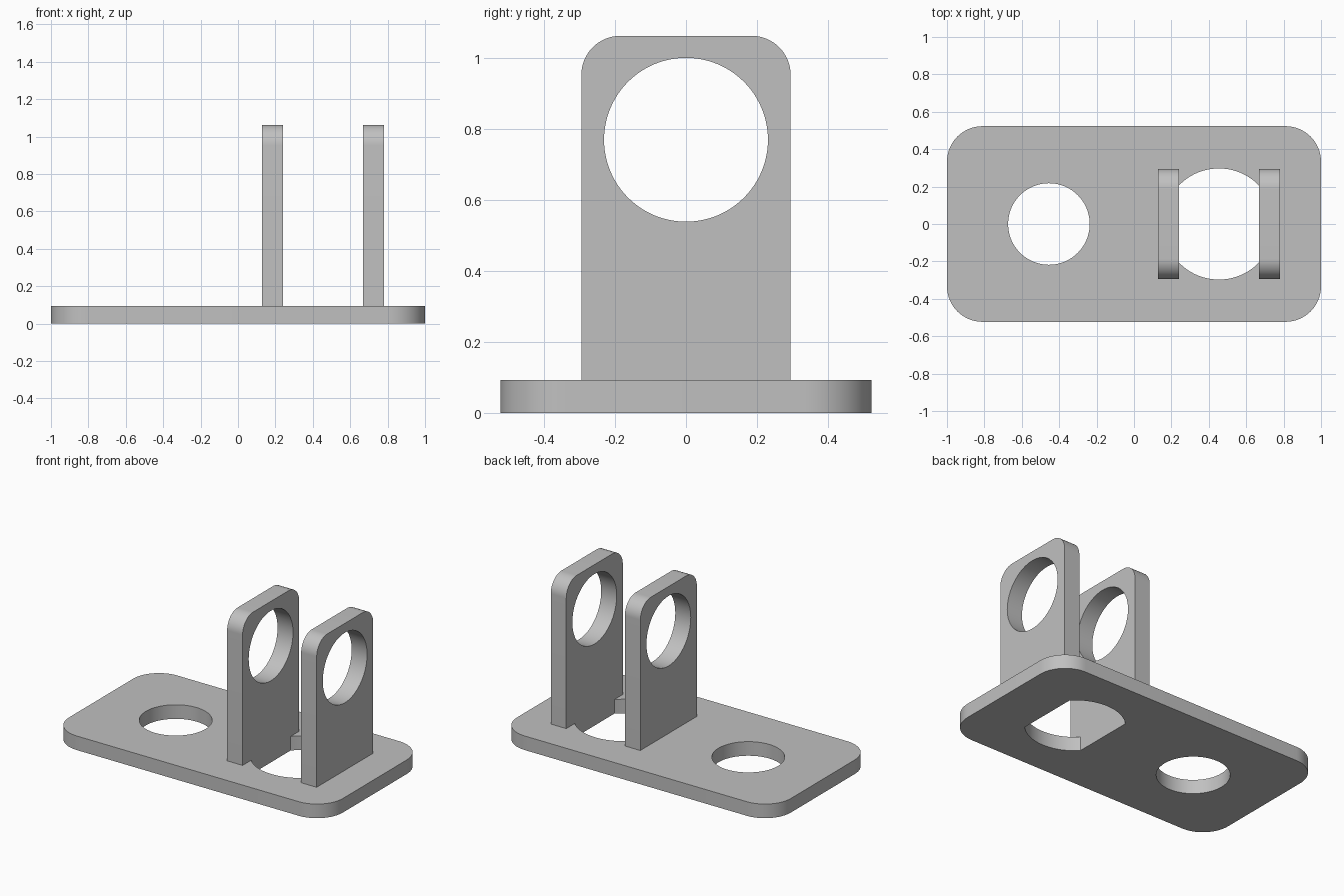
import bpy, bmesh
from math import cos, sin, pi, acos, radians

cube = bpy.data.objects.get("Cube")
if cube:
    bpy.data.objects.remove(cube, do_unlink=True)

GREY = (0.53, 0.53, 0.53, 1.0)
grey = bpy.data.materials.new("plain grey")
grey.use_nodes = True
grey.diffuse_color = GREY
grey.node_tree.nodes["Principled BSDF"].inputs["Base Color"].default_value = GREY

BASE_TOP = 0.093
UPRIGHT_TOP = 1.063


def arc(cx, cy, r, a0, a1, n):
    """Points along an arc, both ends included."""
    return [(cx + r * cos(a0 + (a1 - a0) * i / n),
             cy + r * sin(a0 + (a1 - a0) * i / n)) for i in range(n + 1)]


def circle(cx, cy, r, n=96):
    return arc(cx, cy, r, 0, 2 * pi, n)[:-1]


def prism(name, outline, low, high, along_x=False):
    """Extrude a counter-clockwise outline along z, or along x."""
    bm = bmesh.new()
    place = (lambda u, v, w: (w, u, v)) if along_x else (lambda u, v, w: (u, v, w))
    bottom = [bm.verts.new(place(u, v, low)) for u, v in outline]
    top = [bm.verts.new(place(u, v, high)) for u, v in outline]
    bm.faces.new(bottom[::-1])
    bm.faces.new(top)
    for i in range(len(outline)):
        j = (i + 1) % len(outline)
        bm.faces.new((bottom[i], bottom[j], top[j], top[i]))
    mesh = bpy.data.meshes.new(name)
    bm.to_mesh(mesh)
    bm.free()
    mesh.materials.append(grey)
    obj = bpy.data.objects.new(name, mesh)
    bpy.context.collection.objects.link(obj)
    return obj


def finish(obj, cutters):
    """Cut the holes, then smooth the round walls."""
    bpy.ops.object.select_all(action="DESELECT")
    bpy.context.view_layer.objects.active = obj
    obj.select_set(True)
    for cutter in cutters:
        cutter.hide_render = True
        mod = obj.modifiers.new("hole", "BOOLEAN")
        mod.operation = "DIFFERENCE"
        mod.solver = "EXACT"
        mod.object = cutter
        bpy.ops.object.modifier_apply(modifier=mod.name)
        bpy.data.objects.remove(cutter, do_unlink=True)
    bpy.ops.object.shade_smooth_by_angle(angle=radians(30))


# Base plate with rounded corners
r = 0.19
cx, cy = 1.0 - r, 0.523 - r
outline = []
for k, (sx, sy) in enumerate([(1, 1), (-1, 1), (-1, -1), (1, -1)]):
    outline += arc(sx * cx, sy * cy, r, k * pi / 2, (k + 1) * pi / 2, 16)
base = prism("base_plate", outline, 0, BASE_TOP)

# Round hole, and a larger hole flattened where the uprights stand
hole_x, hole_r, half_gap = 0.454, 0.297, 0.214
a = acos(half_gap / hole_r)
flattened = (arc(hole_x, 0, hole_r, a, pi - a, 40)
             + arc(hole_x, 0, hole_r, pi + a, 2 * pi - a, 40))
finish(base, [prism("small_cutter", circle(-0.455, 0, 0.218), -0.1, 0.2),
              prism("large_cutter", flattened, -0.1, 0.2)])

# Two matching uprights with rounded tops and a round eye
half_w, r, thick = 0.295, 0.11, 0.113
profile = ([(-half_w, BASE_TOP), (half_w, BASE_TOP)]
           + arc(half_w - r, UPRIGHT_TOP - r, r, 0, pi / 2, 16)
           + arc(r - half_w, UPRIGHT_TOP - r, r, pi / 2, pi, 16))
for name, x0 in (("right_upright", hole_x - half_gap - thick),
                 ("left_upright", hole_x + half_gap)):
    upright = prism(name, profile, x0, x0 + thick, along_x=True)
    eye = prism("eye_cutter", circle(0, 0.77, 0.231), x0 - 0.1, x0 + thick + 0.1, along_x=True)
    finish(upright, [eye])
